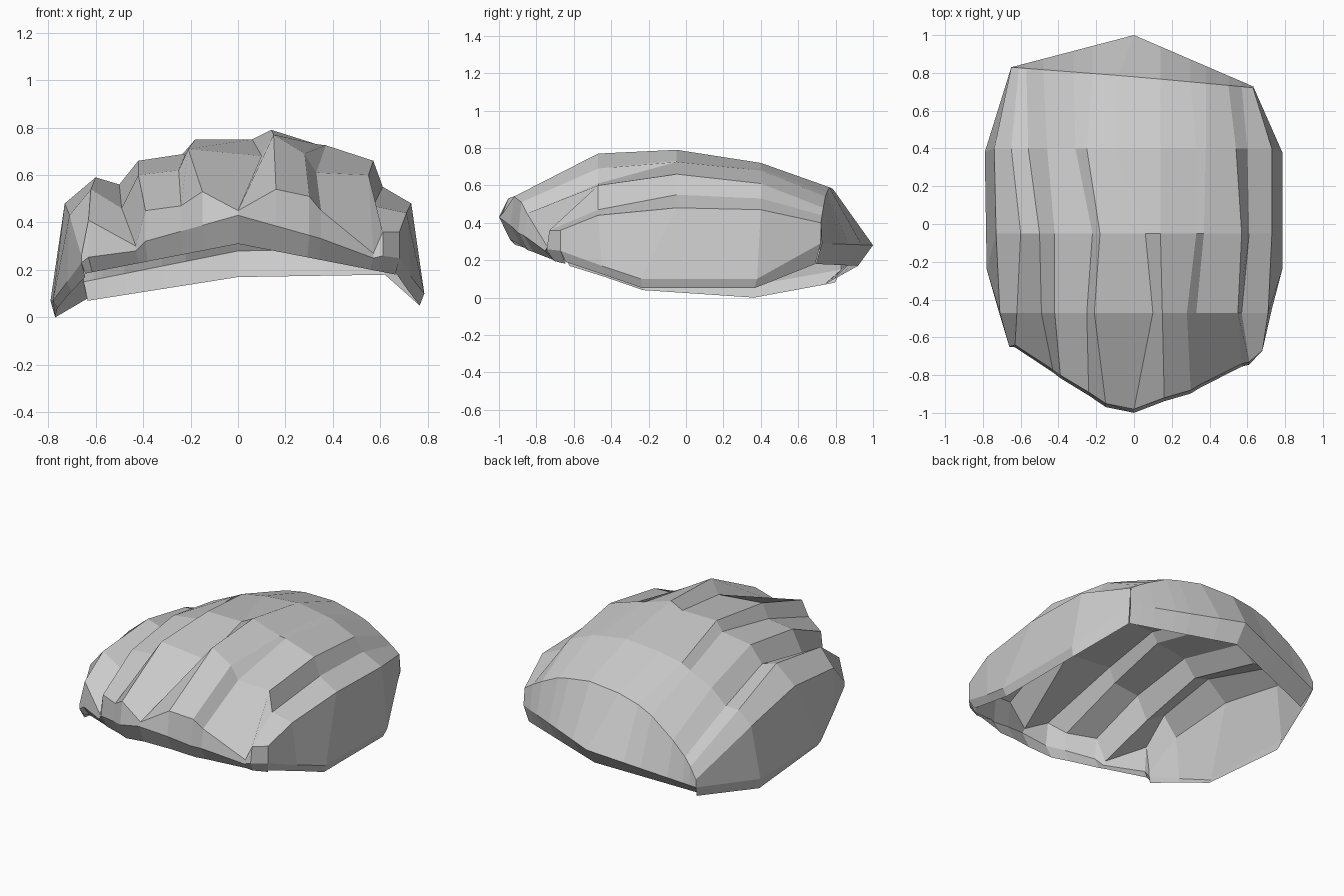
import bpy
import bmesh
from mathutils import Vector

if "Cube" in bpy.data.objects:
    bpy.data.objects.remove(bpy.data.objects["Cube"])


def loft(name, rows):
    """Flat-shaded sheet through rows of points, facing outward."""
    bm = bmesh.new()
    grid = [[bm.verts.new(p) for p in row] for row in rows]
    for a, b in zip(grid, grid[1:]):
        for i in range(len(a) - 1):
            bm.faces.new((a[i], a[i + 1], b[i + 1], b[i]))
    bmesh.ops.remove_doubles(bm, verts=bm.verts, dist=0.002)
    bm.normal_update()
    core = Vector((0, 0, 0.1))
    if sum(f.normal.dot(f.calc_center_median() - core) * f.calc_area() for f in bm.faces) < 0:
        bmesh.ops.reverse_faces(bm, faces=bm.faces[:])
    mesh = bpy.data.meshes.new(name)
    bm.to_mesh(mesh)
    bm.free()
    obj = bpy.data.objects.new(name, mesh)
    bpy.context.collection.objects.link(obj)


def lerp3(x, half, left, mid, right):
    """Value along a bent edge: left corner, middle, right corner."""
    t = min(1, abs(x) / half)
    return mid + ((right if x > 0 else left) - mid) * t


# Front tips of the locks (x, y, z)
tips = [(-.66, -.65, .26), (-.63, -.64, .41), (-.43, -.77, .30), (-.39, -.80, .45),
        (-.24, -.89, .47), (-.15, -.95, .53), (.00, -.98, .45), (.16, -.92, .54),
        (.30, -.88, .51), (.35, -.85, .45), (.57, -.74, .27), (.61, -.73, .36), (.68, -.67, .36)]

# Cross-sections (x, z) from front to crown: ridges and grooves of the locks
front = [(-.71, .43), (-.62, .54), (-.49, .46), (-.42, .60), (-.25, .62), (-.21, .71),
         (.10, .68), (.15, .77), (.28, .69), (.33, .61), (.55, .60), (.57, .47), (.71, .44)]
middle = [(-.73, .48), (-.60, .59), (-.50, .56), (-.42, .66), (-.22, .69), (-.18, .75),
          (.06, .75), (.14, .79), (.33, .73), (.37, .725), (.57, .66), (.61, .55), (.73, .48)]
rear = [(-.74, .40), (-.65, .48), (-.56, .48), (-.46, .57), (-.31, .64), (-.25, .67),
        (-.10, .70), (.14, .72), (.33, .69), (.38, .68), (.54, .61), (.60, .53), (.73, .47)]
crown = [(-.65, .20), (-.61, .27), (-.57, .32), (-.48, .40), (-.32, .51), (-.22, .55),
         (-.08, .58), (.14, .59), (.30, .56), (.38, .54), (.50, .48), (.57, .44), (.63, .40)]


def section(y, pts):
    return [(x, y, z) for x, z in pts]


top = [(x, lerp3(x, .65, .83, .78, .72), z) for x, z in crown]
locks = [tips, section(-.47, front), section(-.05, middle), section(.40, rear), top]
loft("hair_locks", locks)

# Side panels: (x, y, z of bulge, z of lower edge) for each station
right = [(.68, -.67, .25, .19), (.73, -.45, .17, .12), (.785, -.24, .10, .05),
         (.785, .38, .10, .05), (.635, .72, .29, .18)]
left = [(-.66, -.65, .23, .17), (-.72, -.45, .15, .11), (-.78, -.24, .07, .04),
        (-.79, .38, .07, .0), (-.65, .83, .15, .08)]
for name, col, side in (("side_panel_right", -1, right), ("side_panel_left", 0, left)):
    loft(name, [[row[col], (x, y, zb), (x * .975, y * .96, zl)]
                for row, (x, y, zb, zl) in zip(locks, side)])

# Front band: tips fold down to the rim, then under to a lip
rim = [(x, y * 1.02, min(z - .02, .43 - .28 * abs(x))) for x, y, z in tips]
rim[0], rim[-1] = (-.66, -.65, .23), (.68, -.67, .25)
lip = [(x * .975, y * .96, .31 - .19 * abs(x)) for x, y, z in tips]
loft("front_band", [tips, rim, lip])

# Back band: crown drops to a pointed nape, then under to a lip
nape = [(x, lerp3(x, .65, .83, 1.0, .72), lerp3(x, .65, .15, .28, .29)) for x in
        (-.65, -.61, -.57, -.48, -.32, -.22, 0, .14, .30, .38, .50, .57, .635)]
under = [(x * .975, lerp3(x, .65, .74, .92, .69), lerp3(x, .65, .07, .17, .18)) for x, y, z in nape]
loft("nape_band", [top, nape, under])
